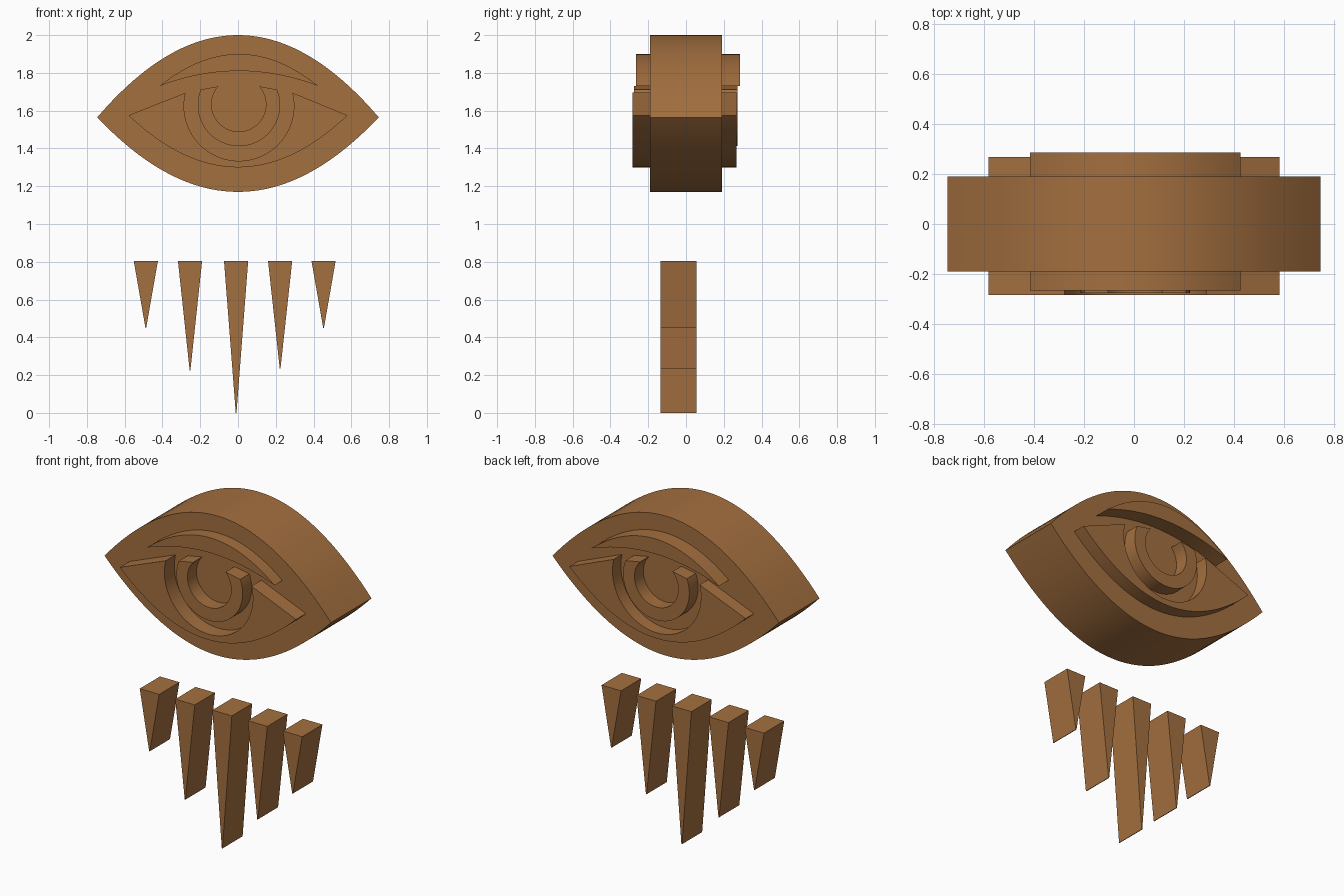
import bpy, bmesh, math

if "Cube" in bpy.data.objects:
    bpy.data.objects.remove(bpy.data.objects["Cube"])

brown = bpy.data.materials.new("warm brown")
brown.diffuse_color = (0.37, 0.16, 0.05, 1)
brown.use_nodes = True
brown.node_tree.nodes["Principled BSDF"].inputs["Base Color"].default_value = brown.diffuse_color


def bow(x0, x1, z_end, z_mid, n=40):
    """Parabolic curve between two tips, running from x0 to x1."""
    pts = []
    for i in range(n + 1):
        t = i / n
        pts.append((x0 + (x1 - x0) * t, z_end + (z_mid - z_end) * 4 * t * (1 - t)))
    return pts


def arc(cx, cz, r, a0, a1, n=40):
    """Circular arc between two angles in degrees."""
    angles = [math.radians(a0 + (a1 - a0) * i / n) for i in range(n + 1)]
    return [(cx + r * math.cos(a), cz + r * math.sin(a)) for a in angles]


def slab(name, outline, y0, y1):
    """Extrude an x-z outline from y0 to y1."""
    bm = bmesh.new()
    face = bm.faces.new([bm.verts.new((x, y0, z)) for x, z in outline])
    ext = bmesh.ops.extrude_face_region(bm, geom=[face])
    moved = [g for g in ext["geom"] if isinstance(g, bmesh.types.BMVert)]
    bmesh.ops.translate(bm, vec=(0, y1 - y0, 0), verts=moved)
    bmesh.ops.recalc_face_normals(bm, faces=bm.faces)
    mesh = bpy.data.meshes.new(name)
    bm.to_mesh(mesh)
    bm.free()
    mesh.materials.append(brown)
    obj = bpy.data.objects.new(name, mesh)
    bpy.context.collection.objects.link(obj)
    bpy.ops.object.select_all(action='DESELECT')
    obj.select_set(True)
    bpy.context.view_layer.objects.active = obj
    bpy.ops.object.shade_smooth_by_angle(angle=math.radians(25))
    return obj


# Pointed oval body
slab("eye_body",
     bow(-0.745, 0.745, 1.565, 2.0) + bow(0.745, -0.745, 1.565, 1.17)[1:-1],
     -0.19, 0.19)

# Crescent eyelid crease
slab("eyelid_crease",
     bow(-0.415, 0.425, 1.73, 1.9) + bow(0.425, -0.415, 1.73, 1.81)[1:-1],
     -0.265, 0.285)

# Eye white with the round iris opening
slab("eye_white",
     bow(-0.58, 0.58, 1.575, 1.30) + arc(0.005, 1.625, 0.291, 374, 166),
     -0.283, 0.268)

# Open iris ring
slab("iris_ring",
     arc(0.005, 1.63, 0.218, 158, 382) + arc(0.004, 1.633, 0.144, 402, 138),
     -0.275, 0.273)

# Row of pointed lashes below: centre x and tip height
for i, (x, tip) in enumerate([(-0.488, 0.45), (-0.254, 0.225), (-0.01, 0.0),
                              (0.223, 0.235), (0.453, 0.45)]):
    slab(f"lower_lash_{i + 1}",
         [(x - 0.064, 0.805), (x + 0.064, 0.805), (x + 0.002, tip), (x - 0.002, tip)],
         -0.135, 0.055)
